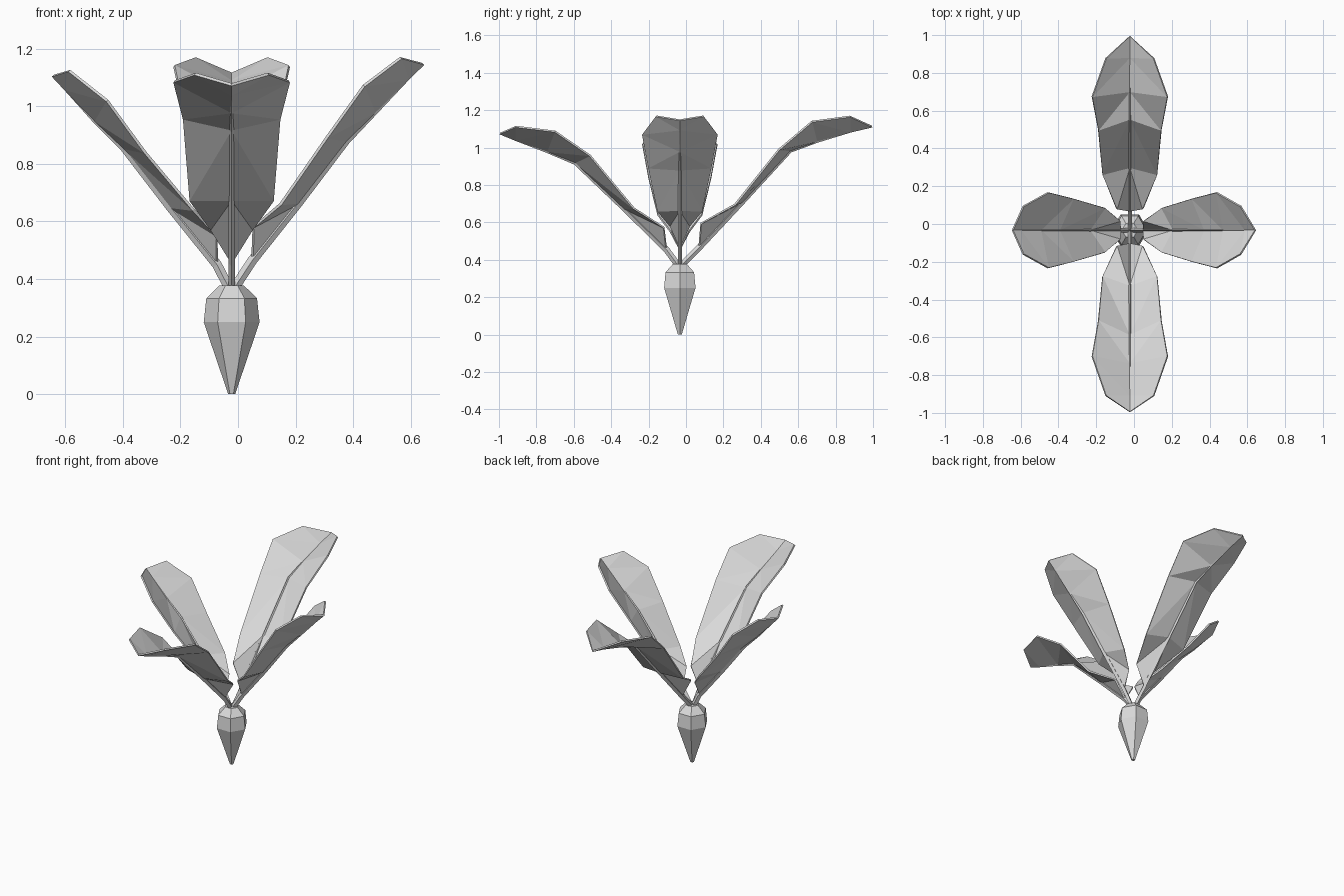
import bpy, bmesh, math
from mathutils import Vector

if "Cube" in bpy.data.objects:
    bpy.data.objects.remove(bpy.data.objects["Cube"])

CX, CY = -0.022, -0.033          # axis of the root

grey = bpy.data.materials.new("pale grey")
grey.diffuse_color = (0.7, 0.7, 0.7, 1)
grey.use_nodes = True
grey.node_tree.nodes["Principled BSDF"].inputs["Base Color"].default_value = grey.diffuse_color


def finish(bm, name):
    bmesh.ops.recalc_face_normals(bm, faces=bm.faces)
    me = bpy.data.meshes.new(name)
    bm.to_mesh(me)
    bm.free()
    me.materials.append(grey)
    ob = bpy.data.objects.new(name, me)
    bpy.context.collection.objects.link(ob)
    return ob


def loft(bm, rings):
    """Skin a list of vertex rings and cap both ends."""
    rings = [[bm.verts.new(p) for p in r] for r in rings]
    n = len(rings[0])
    for a, b in zip(rings, rings[1:]):
        for i in range(n):
            j = (i + 1) % n
            bm.faces.new((a[i], a[j], b[j], b[i]))
    bm.faces.new(rings[0][::-1])
    bm.faces.new(rings[-1])


# Six-sided root
bm = bmesh.new()
loft(bm, [[(CX + r * math.cos(k * math.pi / 3), CY + r * math.sin(k * math.pi / 3), z)
           for k in range(6)]
          for z, r in [(0, .012), (.25, .097), (.333, .088), (.378, .042)]])
finish(bm, "root")


def place(axis, d, z, side):
    """d runs outward along the leaf's axis, side across it."""
    if axis == "x":
        return Vector((d, CY + side, z))
    return Vector((CX + side, d, z))


def leaf(name, axis, mids, edges, tip):
    # Folded blade: midrib low, both margins raised
    bm = bmesh.new()
    m = [bm.verts.new(place(axis, d, z, 0)) for d, z in mids]
    t = bm.verts.new(place(axis, tip[0], tip[1], 0))
    for s in (-1, 1):
        e = [bm.verts.new(place(axis, d, z, s * w)) for d, z, w in edges]
        for i in range(len(m) - 1):
            bm.faces.new((m[i], m[i + 1], e[i]))
            bm.faces.new((m[i + 1], e[i + 1], e[i]))
        bm.faces.new((m[-1], t, e[-1]))
    ob = finish(bm, name + "_blade")
    mod = ob.modifiers.new("thickness", "SOLIDIFY")
    mod.thickness = 0.01
    mod.offset = 0

    # Tapered four-sided stem under the midrib
    centre = CX if axis == "x" else CY
    sign = 1 if tip[0] > 0 else -1
    path = [(centre + sign * .01, .37)] + list(mids)
    radii = [.017, .017, .016, .014, .010, .005]
    rings = []
    for i, ((d, z), r) in enumerate(zip(path, radii)):
        a, b = path[max(i - 1, 0)], path[min(i + 1, len(path) - 1)]
        tan = Vector((b[0] - a[0], b[1] - a[1])).normalized()
        nor = Vector((-tan.y, tan.x)) * r
        rings.append([place(axis, d + nor.x, z + nor.y, 0), place(axis, d, z, .65 * r),
                      place(axis, d - nor.x, z - nor.y, 0), place(axis, d, z, -.65 * r)])
    bm = bmesh.new()
    loft(bm, rings)
    finish(bm, name + "_stem")


# Two long leaves, front and back
leaf("back_leaf", "y",
     [(.07, .465), (.30, .71), (.555, .985), (.70, 1.035), (.88, 1.085)],
     [(.08, .594, .07), (.262, .695, .145), (.497, .989, .167),
      (.674, 1.139, .20), (.877, 1.166, .127)], (.995, 1.112))
leaf("front_leaf", "y",
     [(-.105, .455), (-.33, .675), (-.59, .92), (-.74, .98), (-.91, 1.04)],
     [(-.118, .572, .07), (-.278, .674, .145), (-.513, .957, .167),
      (-.70, 1.086, .20), (-.909, 1.112, .127)], (-.995, 1.075))

# Two shorter, steeper leaves, right and left
leaf("right_leaf", "x",
     [(.05, .465), (.21, .665), (.375, .88), (.475, .98), (.59, 1.095)],
     [(.053, .58, .05), (.148, .66, .118), (.308, .891, .167),
      (.437, 1.071, .20), (.565, 1.168, .127)], (.643, 1.147))
leaf("left_leaf", "x",
     [(-.073, .45), (-.235, .65), (-.395, .855), (-.495, .95), (-.60, 1.06)],
     [(-.074, .55, .05), (-.155, .64, .118), (-.322, .839, .167),
      (-.454, 1.019, .20), (-.586, 1.123, .127)], (-.643, 1.106))
